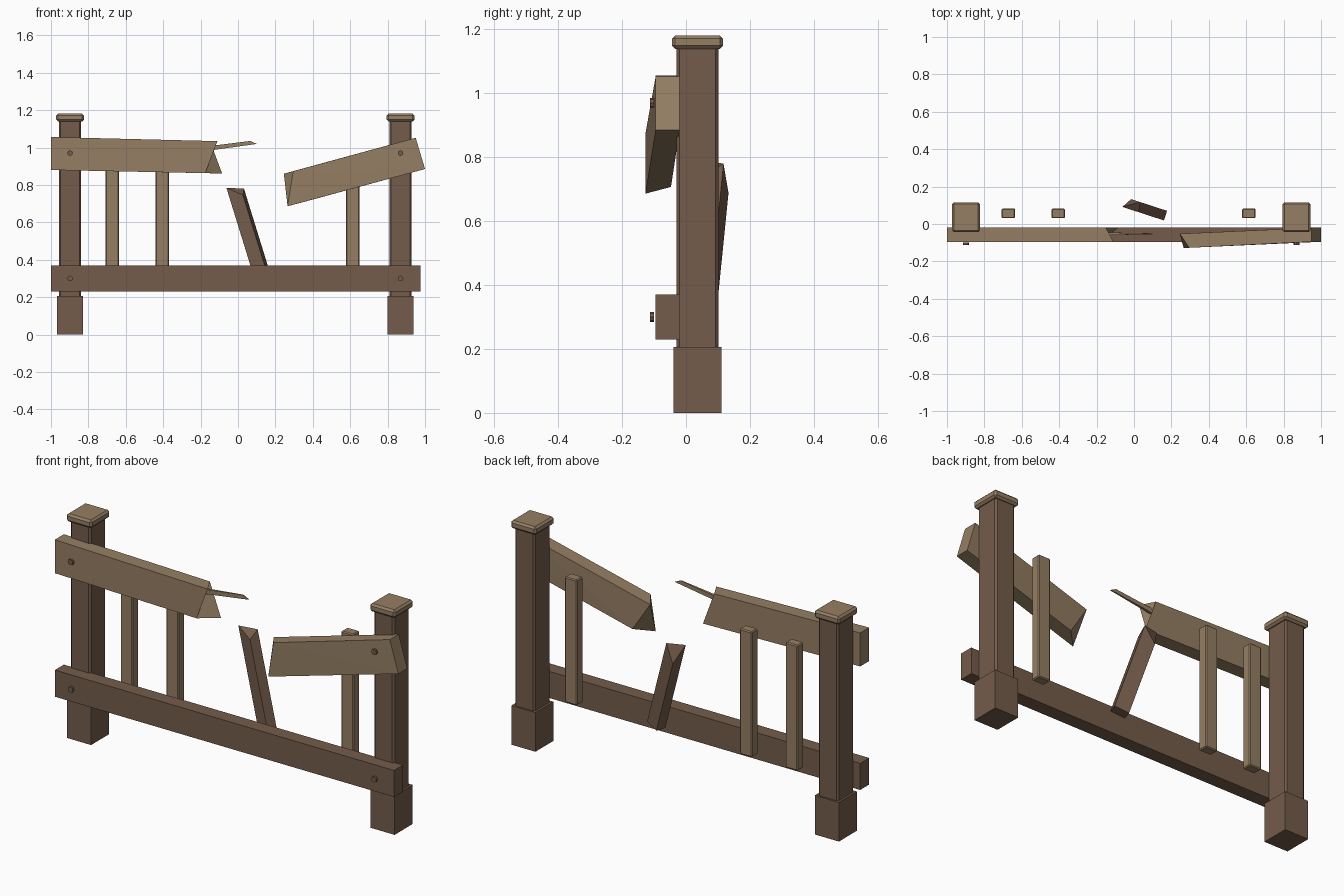
import bpy
import bmesh
from math import radians
from mathutils import Matrix, Vector

cube = bpy.data.objects.get("Cube")
if cube:
    bpy.data.objects.remove(cube)


def make_material(name, rgb):
    mat = bpy.data.materials.new(name)
    mat.use_nodes = True
    mat.diffuse_color = (*rgb, 1)
    mat.node_tree.nodes["Principled BSDF"].inputs["Base Color"].default_value = (*rgb, 1)
    return mat


tan_wood = make_material("tan wood", (0.30, 0.21, 0.125))
brown_wood = make_material("brown wood", (0.175, 0.107, 0.07))


def finish(name, bm, mat, bevel=0):
    bmesh.ops.recalc_face_normals(bm, faces=bm.faces)
    mesh = bpy.data.meshes.new(name)
    bm.to_mesh(mesh)
    bm.free()
    mesh.materials.append(mat)
    obj = bpy.data.objects.new(name, mesh)
    bpy.context.collection.objects.link(obj)
    if bevel:
        mod = obj.modifiers.new("chamfer", "BEVEL")
        mod.width = bevel
        mod.segments = 1
    return obj


def box(name, center, size, mat, bevel=0):
    bm = bmesh.new()
    bmesh.ops.create_cube(bm, size=1)
    bmesh.ops.scale(bm, vec=size, verts=bm.verts)
    bmesh.ops.translate(bm, vec=center, verts=bm.verts)
    return finish(name, bm, mat, bevel)


def bridge(name, start, end, mat, matrix=Matrix()):
    """Solid between two matching loops of points."""
    bm = bmesh.new()
    a = [bm.verts.new(matrix @ Vector(p)) for p in start]
    b = [bm.verts.new(matrix @ Vector(p)) for p in end]
    bm.faces.new(a)
    bm.faces.new(b)
    for i in range(len(a)):
        j = (i + 1) % len(a)
        bm.faces.new((a[i], a[j], b[j], b[i]))
    # broken ends are twisted, so split them into flat triangles
    bmesh.ops.triangulate(bm, faces=[f for f in bm.faces if len(f.verts) == 4])
    return finish(name, bm, mat)


def bolt(name, x, z):
    bm = bmesh.new()
    turn = Matrix.Translation((x, -0.106, z)) @ Matrix.Rotation(radians(90), 4, "X")
    bmesh.ops.create_cone(bm, cap_ends=True, segments=8, radius1=0.015,
                          radius2=0.015, depth=0.012, matrix=turn)
    finish(name, bm, brown_wood)


# Posts with footing, chamfered shaft, cap and bolts
for side, x in (("right", -0.898), ("left", 0.869)):
    box(f"{side}_post_base", (x, 0.036, 0.103), (0.14, 0.15, 0.206), brown_wood)
    box(f"{side}_post_shaft", (x, 0.036, 0.67), (0.118, 0.132, 0.96), brown_wood, 0.009)
    box(f"{side}_post_cap", (x, 0.036, 1.16), (0.148, 0.16, 0.042), tan_wood, 0.01)
    bolt(f"{side}_lower_bolt", x, 0.30)
    bolt(f"{side}_upper_bolt", x, 0.97)

# Lower rail
box("lower_rail", (-0.0125, -0.0575, 0.30), (1.975, 0.075, 0.14), brown_wood)

# Whole balusters
for i, x in enumerate((-0.672, -0.405, 0.614)):
    box(f"baluster_{i + 1}", (x, 0.057, 0.62), (0.071, 0.052, 0.66), tan_wood, 0.005)

# Upper rail halves: loops run front top, back top, back bottom, front bottom
front, back = -0.095, -0.02
bridge("upper_rail_right_half",
       [(-1, front, 1.056), (-1, back, 1.056), (-1, back, 0.88), (-1, front, 0.88)],
       [(-0.11, front, 1.034), (-0.15, back, 1.035),
        (-0.085, back, 0.861), (-0.175, front, 0.863)], tan_wood)
bridge("upper_rail_left_half",
       [(0.95, front, 1.052), (0.95, back, 1.052), (1, back, 0.885), (1, front, 0.885)],
       [(0.295, -0.127, 0.873), (0.245, -0.052, 0.86),
        (0.345, -0.047, 0.707), (0.265, -0.127, 0.686)], tan_wood)

# Splinter left at the break
outline = [(-0.16, 0.983), (0.10, 1.019), (0.067, 1.035), (-0.16, 1.007)]
bridge("rail_splinter",
       [(x, -0.060 if x < 0 else -0.055, z) for x, z in outline],
       [(x, -0.045 if x < 0 else -0.050, z) for x, z in outline], tan_wood)

# Broken, leaning baluster with a jagged top
w, d = 0.038, 0.027
corners = [(-w, -d), (w, -d), (w, d), (-w, d)]
tops = (0.522, 0.456, 0.492, 0.42)
lean = (Matrix.Translation((0.134, 0.056, 0.30))
        @ Matrix.Rotation(radians(-18), 4, "Z")
        @ Matrix.Rotation(radians(-18), 4, "Y"))
bridge("broken_baluster", [(x, y, 0) for x, y in corners],
       [(x, y, z) for (x, y), z in zip(corners, tops)], brown_wood, lean)
